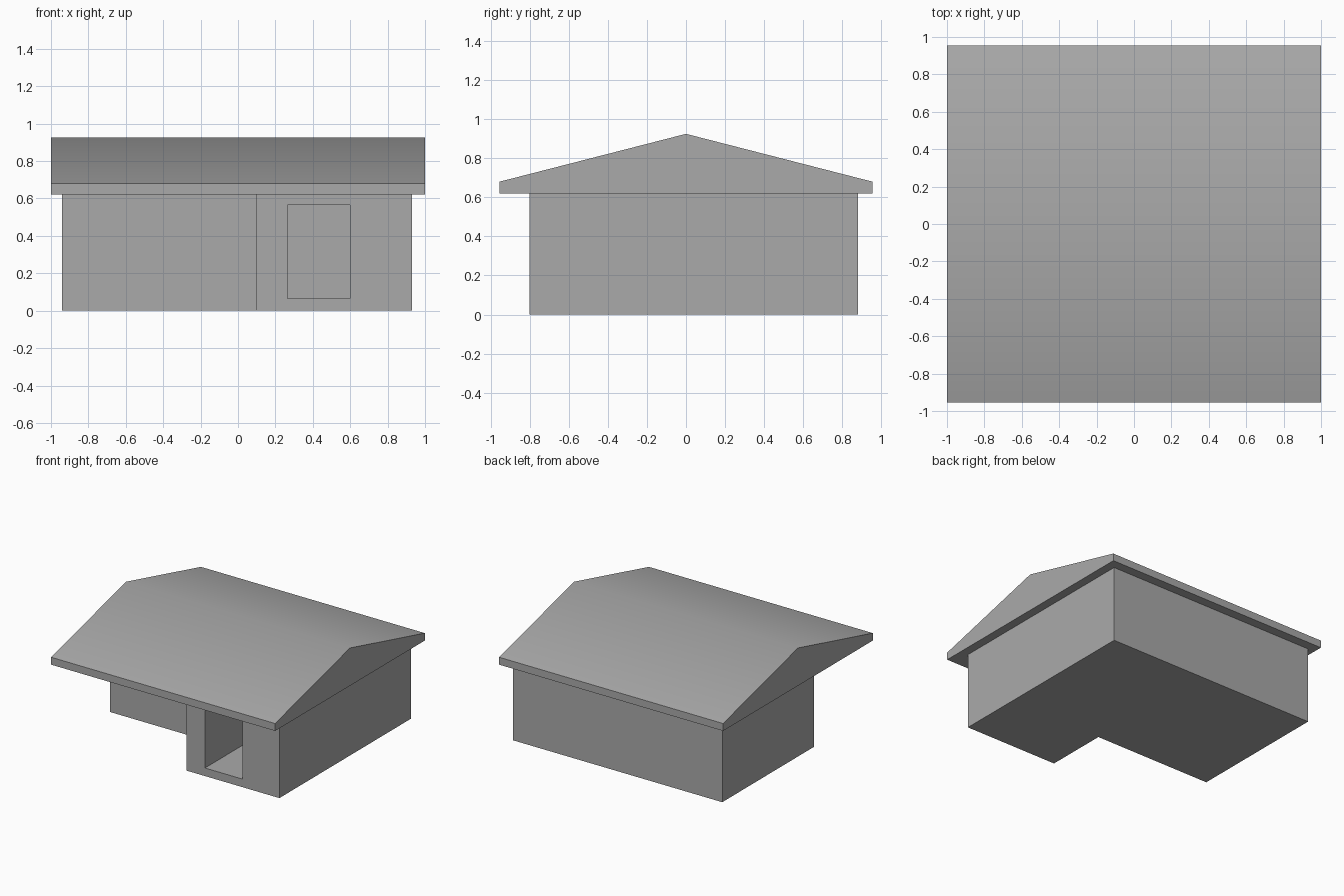
import bpy
import bmesh
from mathutils import Vector

cube = bpy.data.objects.get("Cube")
if cube:
    bpy.data.objects.remove(cube, do_unlink=True)

GREY = (0.4, 0.4, 0.4, 1.0)
grey = bpy.data.materials.new("plain_grey")
grey.use_nodes = True
grey.diffuse_color = GREY
grey.node_tree.nodes["Principled BSDF"].inputs["Base Color"].default_value = GREY


def extrude_profile(name, points, direction):
    """Sweep a closed planar profile along a direction into a solid."""
    bm = bmesh.new()
    face = bm.faces.new([bm.verts.new(p) for p in points])
    result = bmesh.ops.extrude_face_region(bm, geom=[face], use_keep_orig=True)
    moved = [g for g in result["geom"] if isinstance(g, bmesh.types.BMVert)]
    bmesh.ops.translate(bm, verts=moved, vec=Vector(direction))
    bmesh.ops.recalc_face_normals(bm, faces=bm.faces)
    mesh = bpy.data.meshes.new(name)
    bm.to_mesh(mesh)
    bm.free()
    mesh.materials.append(grey)
    obj = bpy.data.objects.new(name, mesh)
    bpy.context.collection.objects.link(obj)
    return obj


# L-shaped walls: main block with a wing projecting forward
WALL_TOP = 0.62
LEFT, WING, RIGHT = -0.94, 0.10, 0.93
FRONT, SETBACK, BACK = -0.80, -0.29, 0.88
plan = [(LEFT, SETBACK), (WING, SETBACK), (WING, FRONT),
        (RIGHT, FRONT), (RIGHT, BACK), (LEFT, BACK)]
walls = extrude_profile("walls", [(x, y, 0) for x, y in plan], (0, 0, WALL_TOP))

# Deep doorway recess cut into the wing
door = [(0.265, 0.065), (0.6, 0.065), (0.6, 0.565), (0.265, 0.565)]
cutter = extrude_profile("doorway_cutter", [(x, FRONT - 0.1, z) for x, z in door],
                         (0, SETBACK - FRONT + 0.1, 0))
cutter.hide_render = True
cut = walls.modifiers.new("doorway", "BOOLEAN")
cut.operation = "DIFFERENCE"
cut.solver = "EXACT"
cut.object = cutter
bpy.context.view_layer.objects.active = walls
walls.select_set(True)
bpy.ops.object.modifier_apply(modifier=cut.name)
bpy.data.objects.remove(cutter, do_unlink=True)

# Low gable roof with overhanging eaves and a softened ridge
EAVE, RIDGE, HALF_DEPTH = 0.68, 0.925, 0.955
gable = [(-HALF_DEPTH, WALL_TOP), (HALF_DEPTH, WALL_TOP), (HALF_DEPTH, EAVE),
         (0, RIDGE), (-HALF_DEPTH, EAVE)]
roof = extrude_profile("roof", [(-1, y, z) for y, z in gable], (2, 0, 0))
bpy.ops.object.select_all(action="DESELECT")
roof.select_set(True)
bpy.context.view_layer.objects.active = roof
bpy.ops.object.shade_smooth_by_angle()
